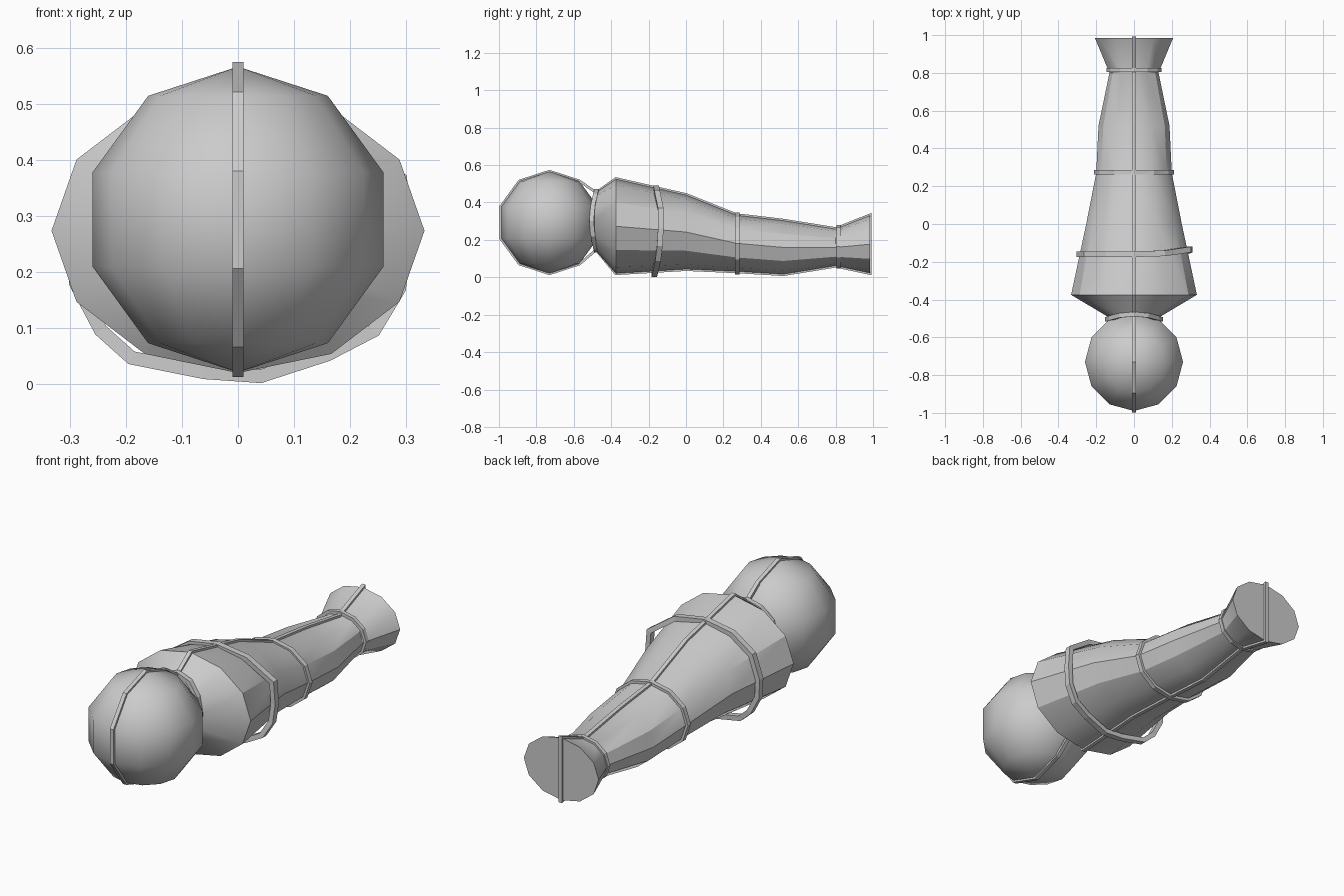
import bpy, bmesh, math
from mathutils import Vector

if "Cube" in bpy.data.objects:
    bpy.data.objects.remove(bpy.data.objects["Cube"])


def make_object(name, bm, angle):
    bmesh.ops.recalc_face_normals(bm, faces=bm.faces)
    me = bpy.data.meshes.new(name)
    bm.to_mesh(me)
    bm.free()
    ob = bpy.data.objects.new(name, me)
    bpy.context.collection.objects.link(ob)
    bpy.ops.object.select_all(action='DESELECT')
    ob.select_set(True)
    bpy.context.view_layer.objects.active = ob
    if angle:
        bpy.ops.object.shade_smooth_by_angle(angle=math.radians(angle))
    return ob


def bridge(bm, a, b):
    n = len(a)
    for i in range(n):
        j = (i + 1) % n
        bm.faces.new((a[i], a[j], b[j], b[i]))


def strap(name, path, axis, width, inner, outer):
    """Closed flat band: width runs along axis, thickness runs outward."""
    pts = [Vector(p) for p in path]
    n = len(pts)
    flat = [p - axis * p.dot(axis) for p in pts]
    area = sum((flat[i].cross(flat[(i + 1) % n])).dot(axis) for i in range(n))
    sign = 1 if area > 0 else -1
    bm = bmesh.new()
    sections = []
    for i, p in enumerate(pts):
        d0 = (flat[i] - flat[i - 1]).normalized()
        d1 = (flat[(i + 1) % n] - flat[i]).normalized()
        n0, n1 = d0.cross(axis) * sign, d1.cross(axis) * sign
        m = (n0 + n1).normalized()
        m = m / max(m.dot(n0), 0.5)
        w = axis * width / 2
        sections.append([bm.verts.new(p + m * o + s) for o, s in
                         ((inner, -w), (inner, w), (outer, w), (outer, -w))])
    for i in range(n):
        bridge(bm, sections[i], sections[(i + 1) % n])
    return make_object(name, bm, 0)


def ellipse(y, rx, zc, rz, bow=0.0, n=12):
    return [(rx * math.cos(t), y + bow * math.sin(t) ** 2, zc + rz * math.sin(t))
            for t in (2 * math.pi * i / n for i in range(n))]


X, Y = Vector((1, 0, 0)), Vector((0, 1, 0))

# Round head bundle
bpy.ops.mesh.primitive_uv_sphere_add(segments=12, ring_count=5, radius=0.273,
                                     location=(0, -0.73, 0.293))
head = bpy.context.object
head.name = "head"
bpy.ops.object.shade_smooth_by_angle(angle=math.radians(45))

# Tapered body with flared foot end: y, half width, centre height, half height
rings = [(-0.49, 0.14, 0.30, 0.15), (-0.375, 0.333, 0.273, 0.254),
         (0.0, 0.253, 0.242, 0.200), (0.27, 0.20, 0.182, 0.152),
         (0.52, 0.188, 0.16, 0.145), (0.80, 0.13, 0.16, 0.10),
         (0.985, 0.207, 0.177, 0.156)]
bm = bmesh.new()
loops = [[bm.verts.new(c) for c in ellipse(*r)] for r in rings]
for a, b in zip(loops, loops[1:]):
    bridge(bm, a, b)
bm.faces.new(loops[0])
bm.faces.new(loops[-1])
make_object("body", bm, 32)

# Long strap running lengthwise around everything
profile = [(-.99, .377), (-.99, .208), (-.89, .072), (-.73, .02), (-.57, .072),
           (-.48, .148), (-.375, .02), (0, .042), (.27, .03), (.52, .015),
           (.80, .06), (.985, .021), (.985, .333), (.80, .26), (.52, .305),
           (.27, .334), (0, .442), (-.375, .527), (-.48, .452), (-.57, .514),
           (-.73, .566), (-.89, .514)]
strap("long_strap", [(0, y, z) for y, z in profile], X, 0.02, -0.006, 0.008)

# Snug cross straps
strap("neck_strap", ellipse(-0.505, 0.14, 0.302, 0.158, 0.028), Y, 0.024, -0.008, 0.012)
strap("shin_strap", ellipse(0.275, 0.20, 0.18, 0.154), Y, 0.024, -0.006, 0.011)
strap("ankle_strap", ellipse(0.815, 0.135, 0.164, 0.106), Y, 0.02, -0.006, 0.010)

# Loose, slightly skewed strap around the chest
loose = [(0, -.16, .48), (.16, -.155, .455), (.29, -.135, .365), (.298, -.135, .26),
         (.288, -.14, .17), (.243, -.15, .095), (.16, -.16, .052), (.04, -.17, .013),
         (-.06, -.17, .02), (-.19, -.165, .046), (-.245, -.16, .095),
         (-.29, -.16, .18), (-.293, -.16, .27), (-.255, -.16, .38), (-.145, -.16, .455)]
strap("chest_strap", loose, Y, 0.03, -0.012, 0.012)
